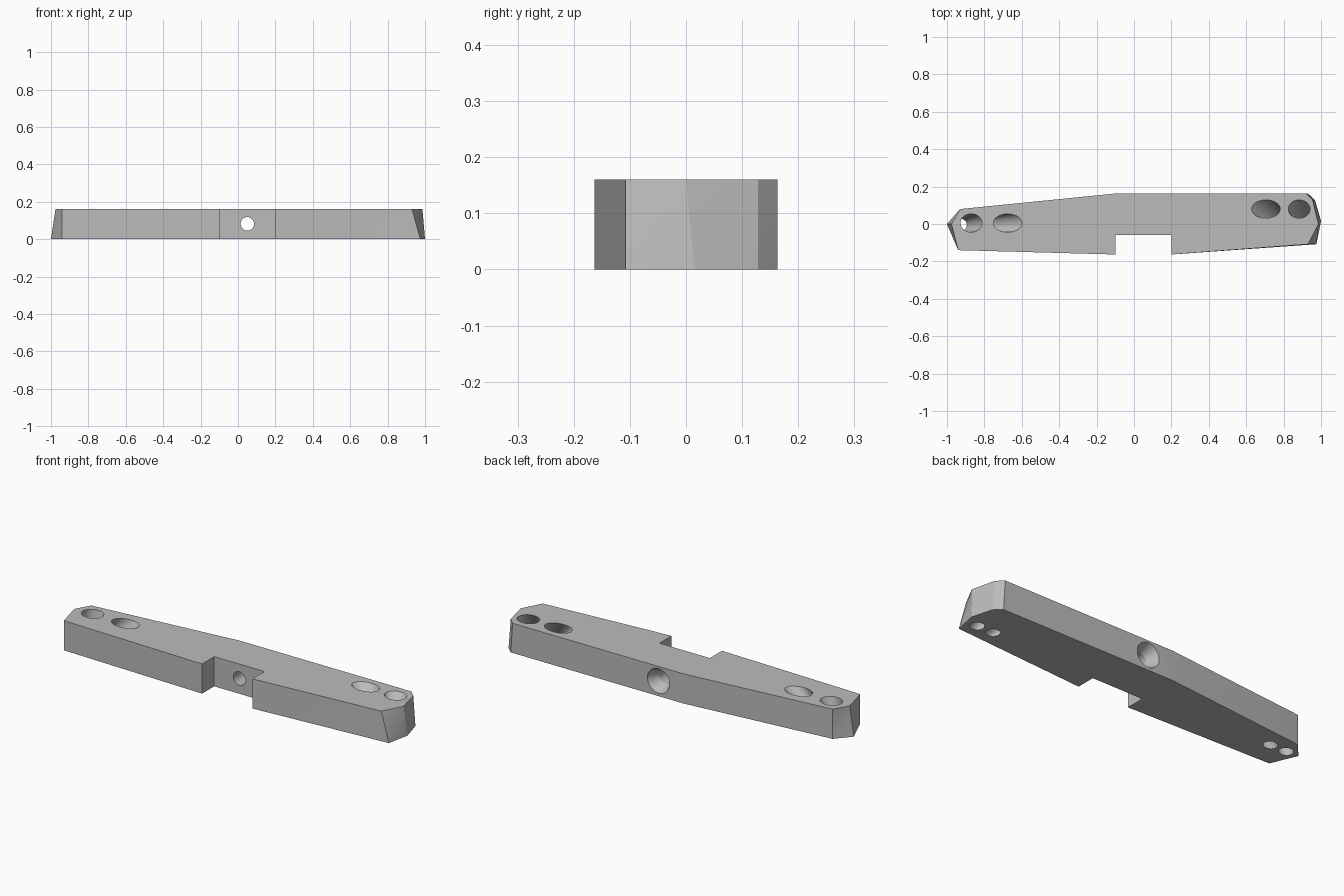
import bpy, bmesh, math
from mathutils import Vector

cube = bpy.data.objects.get("Cube")
if cube:
    bpy.data.objects.remove(cube, do_unlink=True)

HEIGHT = 0.16
BACK = 0.163

# One plain grey for the whole part
grey = bpy.data.materials.new("plain_grey")
grey.use_nodes = True
grey.diffuse_color = (0.5, 0.5, 0.5, 1)
grey.node_tree.nodes["Principled BSDF"].inputs["Base Color"].default_value = grey.diffuse_color


def loft(name, lower, upper):
    """Closed solid between two matching rings of points."""
    bm = bmesh.new()
    low = [bm.verts.new(p) for p in lower]
    top = [bm.verts.new(p) for p in upper]
    bm.faces.new(low[::-1])
    bm.faces.new(top)
    for i in range(len(low)):
        j = (i + 1) % len(low)
        quad = [low[i].co, low[j].co, top[j].co, top[i].co]
        normal = (quad[1] - quad[0]).cross(quad[2] - quad[0]).normalized()
        if abs(normal.dot(quad[3] - quad[0])) > 1e-4:
            bm.faces.new((low[i], low[j], top[j]))
            bm.faces.new((low[i], top[j], top[i]))
        else:
            bm.faces.new((low[i], low[j], top[j], top[i]))
    bmesh.ops.recalc_face_normals(bm, faces=bm.faces)
    mesh = bpy.data.meshes.new(name)
    bm.to_mesh(mesh)
    bm.free()
    mesh.materials.append(grey)
    obj = bpy.data.objects.new(name, mesh)
    bpy.context.collection.objects.link(obj)
    return obj


def ring(centre, u, v, sides=48):
    angles = [2 * math.pi * i / sides for i in range(sides)]
    return [Vector(centre) + Vector(u) * math.cos(a) + Vector(v) * math.sin(a) for a in angles]


# Bar outline, counter-clockwise: the two ends lean, the middle is straight
middle = [(-0.94, -0.14), (-0.1, -BACK), (-0.1, -0.06), (0.2, -0.06), (0.2, -BACK)]
back = [(-0.1, BACK), (-0.93, 0.08)]
base = middle + [(0.975, -0.108), (1.0, 0.015), (0.968, 0.128), (0.93, BACK)] + back + [(-1.0, 0)]
crown = middle + [(0.93, -0.108), (0.986, 0.0), (0.955, 0.128), (0.92, BACK)] + back + [(-0.976, 0)]
bar = loft("notched_bar", [(x, y, 0) for x, y in base], [(x, y, HEIGHT) for x, y in crown])

cutters = []


def slanted_hole(name, top, top_rx, bottom):
    """Tapered hole leaning from a wide top mouth to a small round outlet."""
    def section(z):
        t = z / HEIGHT
        x, y = [b + (a - b) * t for a, b in zip(top, bottom)]
        rx = 0.036 + (top_rx - 0.036) * t
        ry = 0.034 + 0.015 * t
        return ring((x, y, z), (rx, 0, 0), (0, ry, 0))
    cutters.append(loft(name, section(-0.02), section(HEIGHT + 0.02)))


slanted_hole("right_inner_hole", (-0.675, 0.005), 0.076, (-0.835, -0.005))
slanted_hole("right_outer_hole", (-0.87, 0.005), 0.058, (-0.93, -0.005))
slanted_hole("left_inner_hole", (0.705, 0.08), 0.076, (0.83, -0.035))
slanted_hole("left_outer_hole", (0.883, 0.08), 0.058, (0.925, -0.035))


def cross_hole(name, y0, r0, y1, r1):
    ends = [ring((0.05, y, 0.082), (r, 0, 0), (0, 0, r)) for y, r in ((y0, r0), (y1, r1))]
    cutters.append(loft(name, *ends))


# Central through hole with a countersink at the back
cross_hole("centre_bore", -0.1, 0.036, 0.2, 0.036)
cross_hole("centre_countersink", 0.1, 0.034, 0.173, 0.071)

for cutter in cutters:
    cut = bar.modifiers.new(cutter.name, "BOOLEAN")
    cut.operation = "DIFFERENCE"
    cut.solver = "EXACT"
    cut.object = cutter

# Bake the cuts, then remove the cutters
depsgraph = bpy.context.evaluated_depsgraph_get()
baked = bpy.data.meshes.new_from_object(bar.evaluated_get(depsgraph))
bar.modifiers.clear()
bar.data = baked
for cutter in cutters:
    bpy.data.objects.remove(cutter, do_unlink=True)

bpy.ops.object.select_all(action="DESELECT")
bar.select_set(True)
bpy.context.view_layer.objects.active = bar
bpy.ops.object.shade_smooth_by_angle(angle=math.radians(20))
